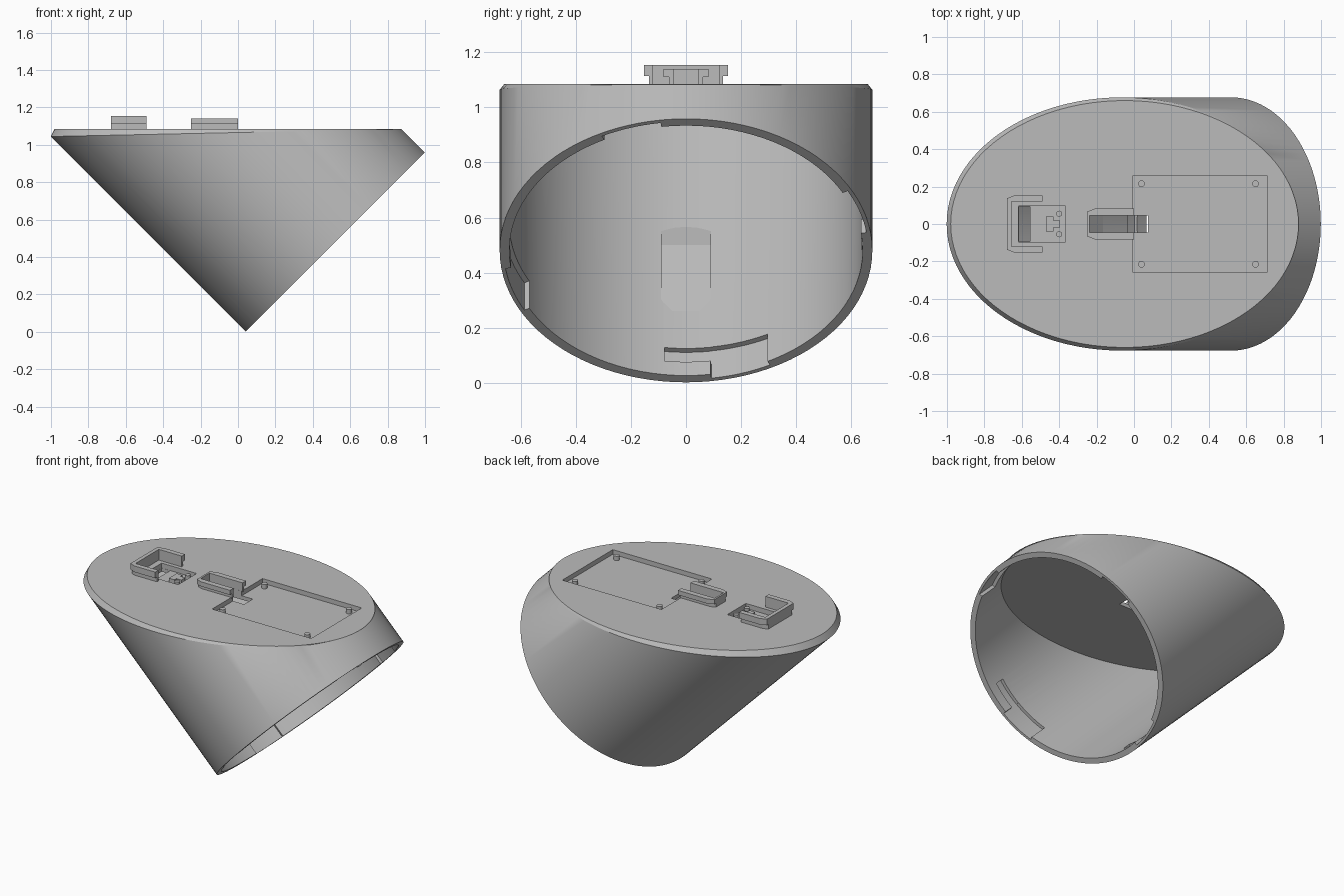
import bpy, bmesh
from math import sin, cos, radians, pi, sqrt
from mathutils import Vector

if "Cube" in bpy.data.objects:
    bpy.data.objects.remove(bpy.data.objects["Cube"])

TOP, CEILING = 1.085, 1.03
R_OUT, R_IN, SEGMENTS = 0.677, 0.642, 96
CENTRE = Vector((0.52, 0, 0.48))          # middle of the open end
UP = Vector((1, 0, 1)).normalized()       # across the open end
AXIS = Vector((-1, 0, 1)).normalized()    # from the open end inwards
SIDE = Vector((0, 1, 0))

grey = bpy.data.materials.new("plain grey")
grey.use_nodes = True
grey.diffuse_color = (0.5, 0.5, 0.5, 1)
grey.node_tree.nodes["Principled BSDF"].inputs["Base Color"].default_value = (0.5, 0.5, 0.5, 1)


def finish(name, bm):
    bmesh.ops.recalc_face_normals(bm, faces=bm.faces)
    mesh = bpy.data.meshes.new(name)
    bm.to_mesh(mesh)
    bm.free()
    mesh.materials.append(grey)
    obj = bpy.data.objects.new(name, mesh)
    bpy.context.collection.objects.link(obj)
    return obj


def loft(name, rings):
    """Skin a stack of equal rings and close both ends."""
    bm = bmesh.new()
    rows = [[bm.verts.new(p) for p in ring] for ring in rings]
    n = len(rows[0])
    for a, b in zip(rows, rows[1:]):
        for i in range(n):
            j = (i + 1) % n
            bm.faces.new((a[i], a[j], b[j], b[i]))
    bm.faces.new(rows[0])
    bm.faces.new(rows[-1])
    return finish(name, bm)


def prism(name, outline, z0, z1):
    return loft(name, [[(x, y, z) for x, y in outline] for z in (z0, z1)])


def box(name, x0, x1, y, z0, z1):
    return prism(name, [(x0, -y), (x1, -y), (x1, y), (x0, y)], z0, z1)


def peg(name, x, y, radius, z0, z1):
    ring = [(x + radius * cos(k * pi / 8), y + radius * sin(k * pi / 8)) for k in range(16)]
    return prism(name, ring, z0, z1)


def select_only(obj):
    bpy.ops.object.select_all(action='DESELECT')
    obj.select_set(True)
    bpy.context.view_layer.objects.active = obj


def cut(obj, cutter):
    mod = obj.modifiers.new("cut", 'BOOLEAN')
    mod.operation, mod.solver, mod.object = 'DIFFERENCE', 'EXACT', cutter
    select_only(obj)
    bpy.ops.object.modifier_apply(modifier=mod.name)
    bpy.data.objects.remove(cutter)


def tube_point(angle, radius, depth=0.0):
    return CENTRE + radius * (cos(angle) * UP + sin(angle) * SIDE) + depth * AXIS


def rise(p, z, slope=0.0):
    """Slide a point along the tube axis to the plane z + slope * x."""
    return p + AXIS * ((z + slope * p.x - p.z) / (AXIS.z - slope * AXIS.x))


# Slanted tube with a tapering chamfer around its flat top
angles = [2 * pi * k / SEGMENTS for k in range(SEGMENTS)]
slope = 0.04 / 1.885
shell = loft("slanted_housing", [
    [tube_point(t, R_OUT) for t in angles],
    [rise(tube_point(t, R_OUT), 1.0655, slope) for t in angles],
    [Vector((-0.05 + 0.93 * cos(t), 0.66 * sin(t), TOP)) for t in angles]])

# Hollow inside, open at the lower right
cut(shell, loft("hollow", [
    [tube_point(t, R_IN, -0.1) for t in angles],
    [rise(tube_point(t, R_IN), CEILING) for t in angles]]))


# Four twist-lock slots inside the rim
def arc_cutter(start, end, near, far):
    steps = 8
    rings = []
    for k in range(steps + 1):
        t = radians(start + (end - start) * k / steps)
        rings.append([tube_point(t, r, d) for r, d in
                      ((0.6, near), (0.662, near), (0.662, far), (0.6, far))])
    return loft("slot_cutter", rings)


for quarter in range(4):
    base = 180 + 90 * quarter
    cut(shell, arc_cutter(base - 27.5, base - 8, -0.05, 0.14))
    cut(shell, arc_cutter(base - 9, base + 7, 0.07, 0.139))

# Recesses and through holes in the top plate
cut(shell, box("board_recess", -0.005, 0.71, 0.26, 1.055, 1.2))
cut(shell, box("sensor_recess", -0.617, -0.365, 0.095, 1.053, 1.2))
cut(shell, box("cable_hole", -0.24, 0.075, 0.045, 0.98, 1.2))
cut(shell, box("sensor_hole", -0.616, -0.555, 0.094, 0.98, 1.2))
select_only(shell)
bpy.ops.object.shade_smooth_by_angle(angle=radians(25))

# Mounting pegs
for x in (0.04, 0.65):
    for y in (-0.215, 0.215):
        peg("board_peg", x, y, 0.018, 1.05, 1.083)
for y in (-0.055, 0.055):
    peg("sensor_peg", -0.4, y, 0.016, 1.05, 1.083)
box("sensor_rest", -0.47, -0.43, 0.04, 1.05, 1.078)
box("sensor_rest_stem", -0.431, -0.395, 0.02, 1.05, 1.078)


# U-shaped brackets, open towards the right
def bracket(name, x0, x1, outer, inner, back, corner, z0, z1):
    half = [(x1, inner), (x1, outer), (x0 + corner, outer), (x0, outer - corner * 0.4)]
    inside = [(x0 + back, inner)]
    outline = half + [(x, -y) for x, y in reversed(half)]
    outline += [(x, -y) for x, y in inside] + inside
    return prism(name, outline, z0, z1)


bracket("left_bracket_foot", -0.68, -0.49, 0.135, 0.12, 0.025, 0.03, TOP - 0.005, 1.115)
bracket("left_bracket_lip", -0.68, -0.49, 0.153, 0.12, 0.025, 0.04, 1.115, 1.155)
bracket("middle_bracket_foot", -0.25, 0, 0.062, 0.046, 0.012, 0.03, TOP - 0.005, 1.11)
bracket("middle_bracket_lip", -0.25, 0, 0.082, 0.046, 0.012, 0.04, 1.11, 1.14)

# Wedge on the inner wall
profile = [(-0.59, 0.64), (-0.37, 0.5), (-0.165, 0.26), (-0.2, 0.26)]
loft("inner_wedge", [[(x, y, z) for x, z in profile] for y in (-0.09, 0.09)])
